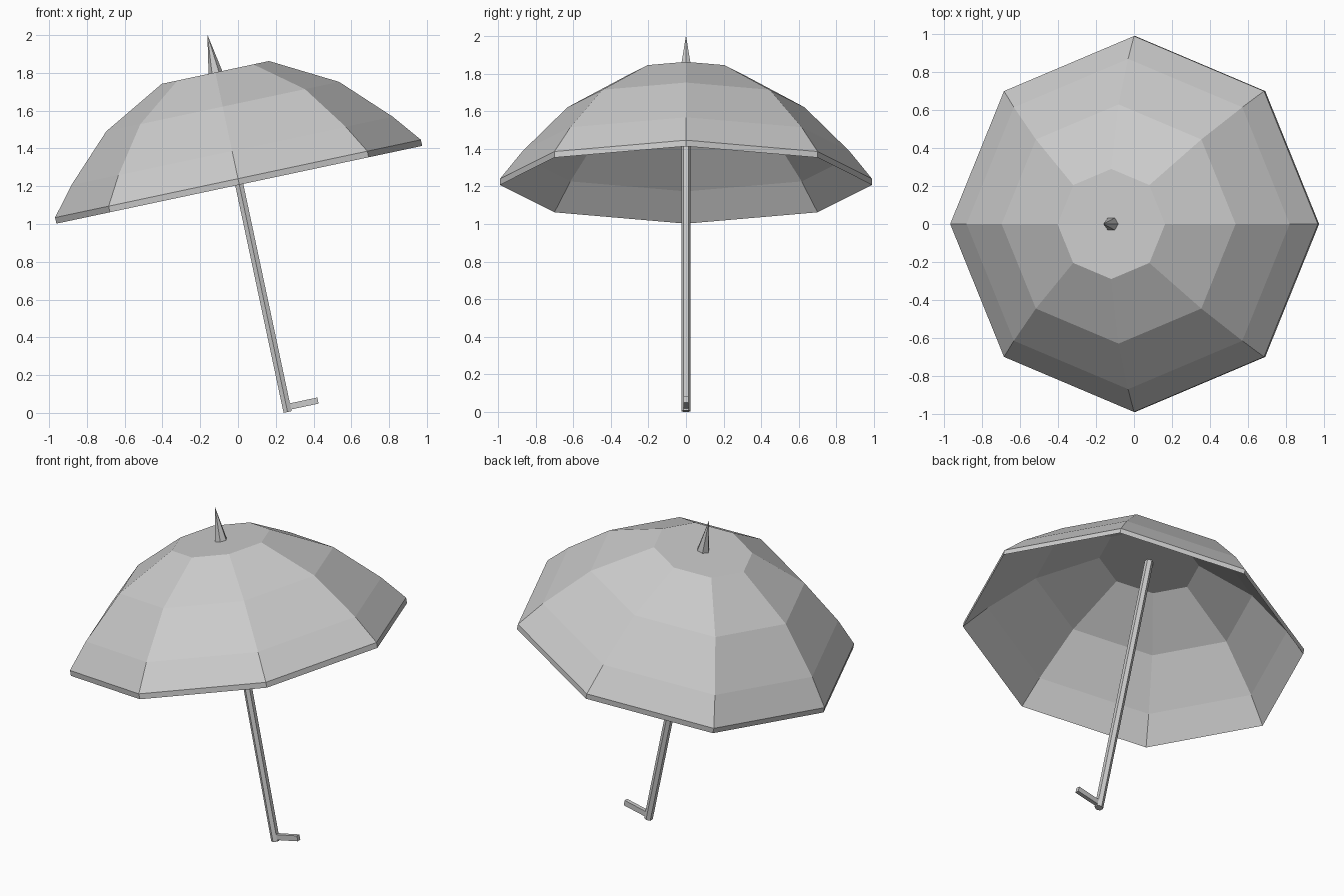
import bpy, bmesh, math
from mathutils import Matrix

cube = bpy.data.objects.get("Cube")
if cube:
    bpy.data.objects.remove(cube)

# One plain grey for every part
grey = bpy.data.materials.new("plain grey")
grey.use_nodes = True
colour = (0.6, 0.6, 0.6, 1)
grey.diffuse_color = colour
grey.node_tree.nodes["Principled BSDF"].inputs["Base Color"].default_value = colour

# The whole umbrella leans towards -x about the centre of the canopy rim
LEAN = Matrix.Translation((0, 0, 1.24)) @ Matrix.Rotation(math.radians(-12), 4, 'Y')


def lathe(name, rings, sides, turn=0.0):
    """Closed faceted body from (radius, height) rings, listed top to bottom."""
    bm = bmesh.new()
    loops = []
    for radius, height in rings:
        angles = [turn + math.tau * i / sides for i in range(sides)]
        loops.append([bm.verts.new((radius * math.cos(a), radius * math.sin(a), height))
                      for a in angles])
    for upper, lower in zip(loops, loops[1:]):
        for i in range(sides):
            j = (i + 1) % sides
            bm.faces.new((upper[i], lower[i], lower[j], upper[j]))
    bm.faces.new(loops[0])
    bm.faces.new(loops[-1][::-1])
    return finish(name, bm)


def finish(name, bm):
    bmesh.ops.remove_doubles(bm, verts=bm.verts, dist=1e-5)
    bmesh.ops.recalc_face_normals(bm, faces=bm.faces)
    mesh = bpy.data.meshes.new(name)
    bm.to_mesh(mesh)
    bm.free()
    mesh.materials.append(grey)
    obj = bpy.data.objects.new(name, mesh)
    obj.matrix_world = LEAN
    bpy.context.collection.objects.link(obj)
    return obj


# Canopy: outer shell down to the rim, then the same shell lowered as the lining
shell = [(0.29, 0.575), (0.63, 0.39), (0.87, 0.15), (0.99, 0.0)]
THICK = 0.033
lining = [(r, h - THICK) for r, h in reversed(shell)]
lathe("canopy", shell + lining, 8)

# Six-sided pole with a flat side towards the handle
POLE_BOTTOM = -1.263
lathe("pole", [(0.025, 0.56), (0.025, POLE_BOTTOM)], 6, math.radians(30))

# Pointed tip on top of the canopy
lathe("tip", [(0.0005, 0.777), (0.038, 0.57)], 6)

# Short handle bar sticking out sideways at the foot of the pole
bm = bmesh.new()
bmesh.ops.create_cube(bm, size=1)
bmesh.ops.scale(bm, vec=(0.155, 0.025, 0.033), verts=bm.verts)
bmesh.ops.translate(bm, vec=(0.0925, 0, POLE_BOTTOM + 0.026), verts=bm.verts)
finish("handle", bm)
